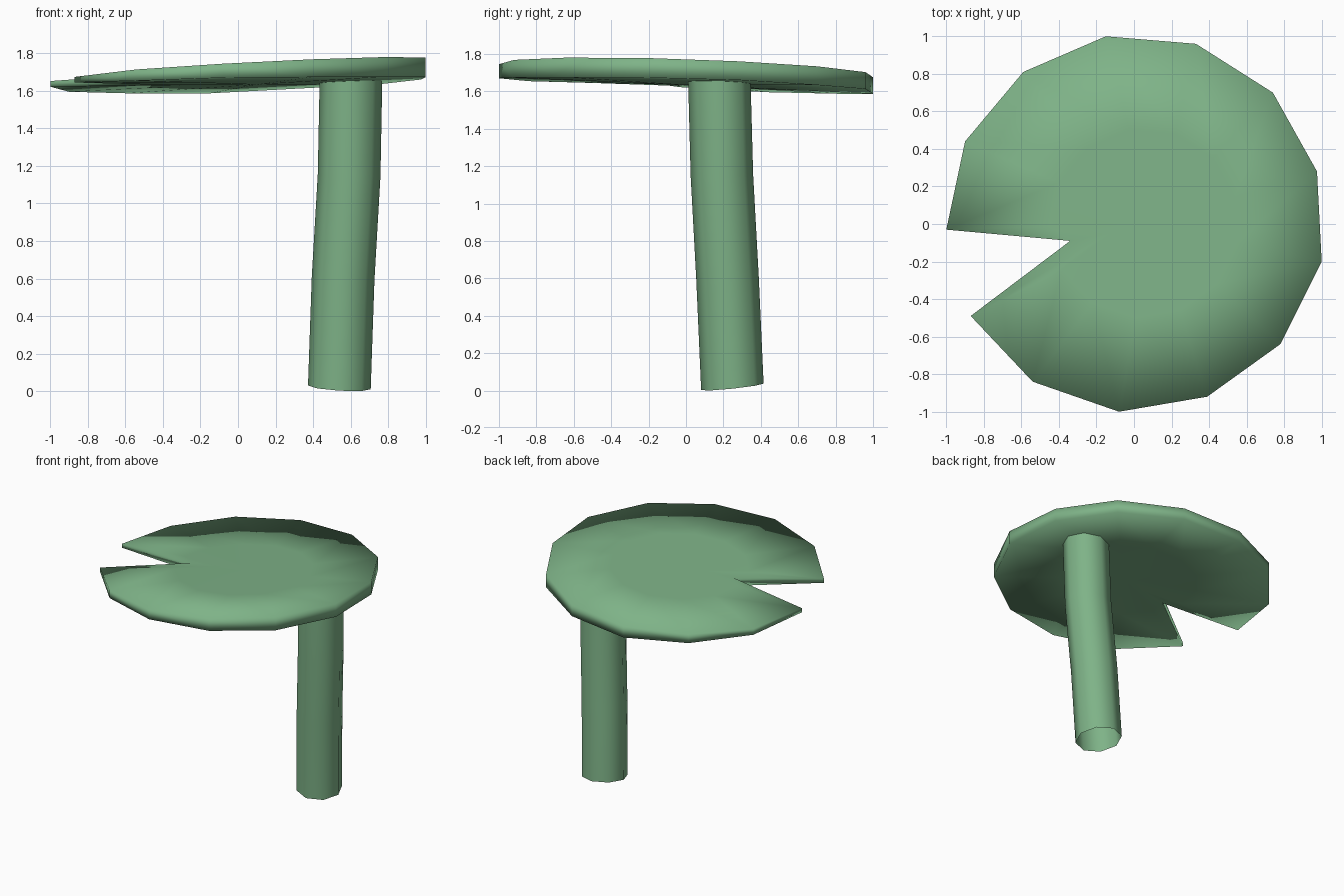
import bpy, bmesh, math
from mathutils import Vector

if "Cube" in bpy.data.objects:
    bpy.data.objects.remove(bpy.data.objects["Cube"])

green = bpy.data.materials.new("leaf green")
green.diffuse_color = (0.21, 0.45, 0.245, 1)
green.use_nodes = True
green.node_tree.nodes["Principled BSDF"].inputs["Base Color"].default_value = green.diffuse_color


def finish(name, bm, fix_normals=True):
    if fix_normals:
        bmesh.ops.recalc_face_normals(bm, faces=bm.faces)
    for f in bm.faces:
        f.smooth = True
    me = bpy.data.meshes.new(name)
    bm.to_mesh(me)
    bm.free()
    me.materials.append(green)
    ob = bpy.data.objects.new(name, me)
    bpy.context.collection.objects.link(ob)
    return ob


def bridge(bm, a, b):
    n = len(a)
    for i in range(n):
        j = (i + 1) % n
        bm.faces.new((a[i], a[j], b[j], b[i]))


# Leaf pad: notched outline (x, y, thickness), tilted slab with tapering notch tips
outline = [(-0.34, -0.09, .07), (-0.87, -0.49, .03), (-0.54, -0.84, .06),
           (-0.08, -1.0, .075), (0.39, -0.92, .095), (0.78, -0.64, .105),
           (1.0, -0.20, .105), (0.975, 0.28, .10), (0.74, 0.70, .10),
           (0.33, 0.96, .09), (-0.15, 1.0, .088), (-0.59, 0.81, .07),
           (-0.90, 0.44, .047), (-1.0, -0.03, .03)]
hub = Vector((0.1, 0.0))


def top_z(x, y):
    return 1.716 + 0.055 * x - 0.033 * y - (0.01 if x < -0.8 else 0)


bm = bmesh.new()
rings = []
for scale, under in ((0.5, 0), (1, 0), (1, 1), (0.5, 1)):
    ring = []
    for x, y, t in outline:
        p = hub + (Vector((x, y)) - hub) * scale
        depth = t if scale == 1 else (t + 0.088) / 2
        ring.append(bm.verts.new((p.x, p.y, top_z(p.x, p.y) - depth * under)))
    rings.append(ring)
for a, b in zip(rings, rings[1:]):
    bridge(bm, a, b)
for ring, drop in ((rings[0], 0), (rings[-1], 0.088)):
    centre = bm.verts.new((hub.x, hub.y, top_z(*hub) - drop))
    for i in range(len(ring)):
        bm.faces.new((ring[i], ring[(i + 1) % len(ring)], centre))
finish("lily_pad", bm)

# Stem: gently bent eight-sided tube, open at the slanted bottom
path = [(0.54, 0.248, 0.02), (0.56, 0.222, 0.60), (0.592, 0.192, 1.15), (0.602, 0.178, 1.67)]
slant = [(-0.06, 0.105), (-0.05, 0.05), (-0.03, 0.03), (0.055, -0.033)]
r = 0.167
bm = bmesh.new()
rings = []
for (cx, cy, cz), (sx, sy) in zip(path, slant):
    ring = []
    for k in range(8):
        dx = r * math.cos(k * math.pi / 4)
        dy = r * math.sin(k * math.pi / 4)
        ring.append(bm.verts.new((cx + dx, cy + dy, cz + sx * dx + sy * dy)))
    rings.append(ring)
for a, b in zip(rings, rings[1:]):
    bridge(bm, a, b)
finish("stem", bm, False)
